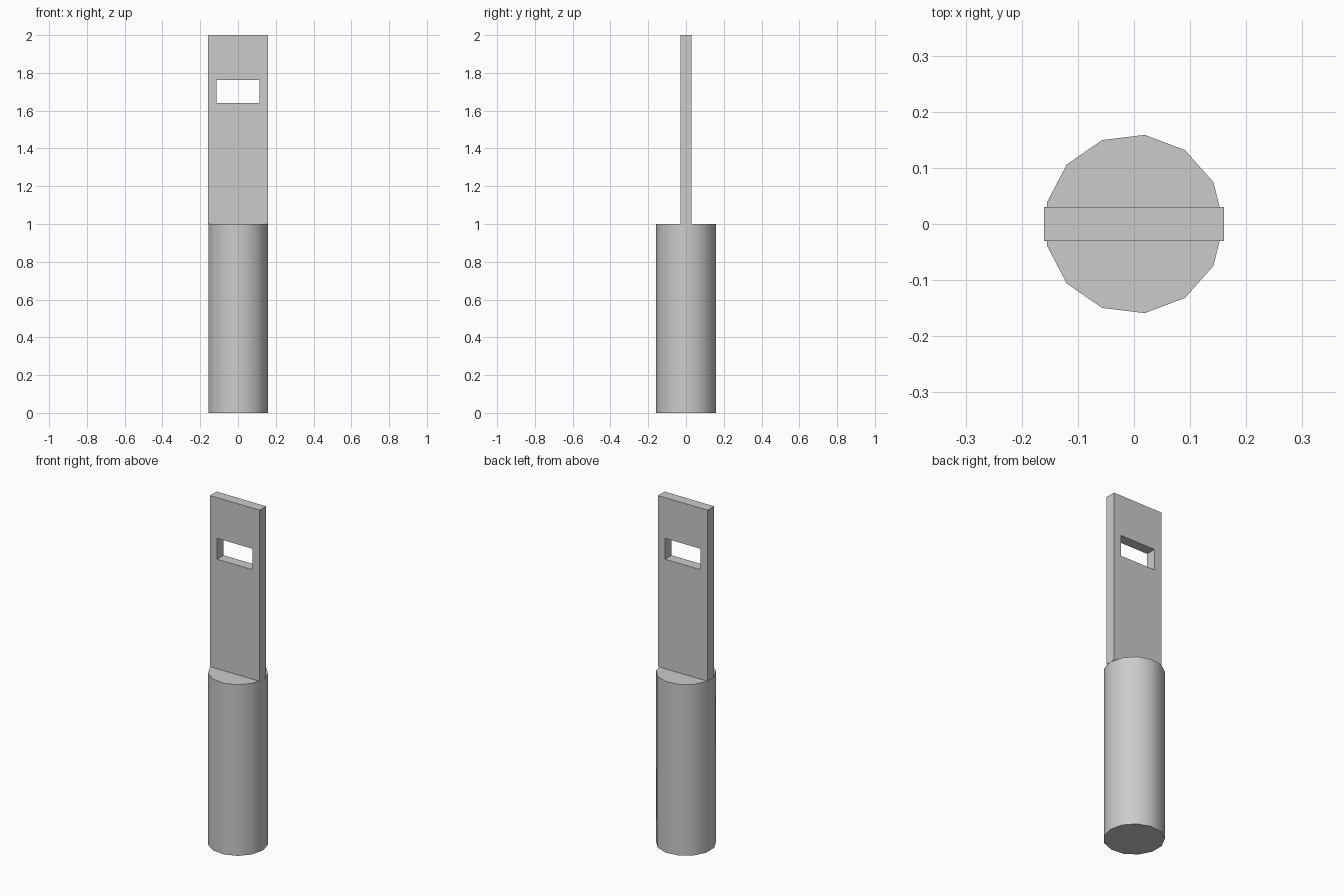
import bpy
import bmesh
import math

cube = bpy.data.objects.get("Cube")
if cube:
    bpy.data.objects.remove(cube, do_unlink=True)

RADIUS = 0.16
THICKNESS = 0.06

grey = bpy.data.materials.new("plain_grey")
grey.use_nodes = True
colour = (0.6, 0.6, 0.6, 1)
grey.diffuse_color = colour
grey.node_tree.nodes["Principled BSDF"].inputs["Base Color"].default_value = colour


def finish(bm, name):
    bmesh.ops.recalc_face_normals(bm, faces=bm.faces)
    mesh = bpy.data.meshes.new(name)
    bm.to_mesh(mesh)
    bm.free()
    mesh.materials.append(grey)
    obj = bpy.data.objects.new(name, mesh)
    bpy.context.collection.objects.link(obj)
    return obj


def extrude(bm, vector):
    """Turn the flat faces into a closed solid."""
    result = bmesh.ops.extrude_face_region(bm, geom=bm.faces[:], use_keep_orig=True)
    verts = [g for g in result["geom"] if isinstance(g, bmesh.types.BMVert)]
    bmesh.ops.translate(bm, verts=verts, vec=vector)


# Round lower body: thirteen sides with one corner on +x
bm = bmesh.new()
sides = 13
ring = [bm.verts.new((RADIUS * math.cos(math.tau * i / sides),
                      RADIUS * math.sin(math.tau * i / sides), 0))
        for i in range(sides)]
bm.faces.new(ring)
extrude(bm, (0, 0, 1))
body = finish(bm, "cylinder_body")
bpy.ops.object.select_all(action="DESELECT")
body.select_set(True)
bpy.context.view_layer.objects.active = body
bpy.ops.object.shade_smooth_by_angle(angle=math.radians(40))

# Flat upper plate with a rectangular slot
bm = bmesh.new()


def rectangle(half_width, bottom, top):
    corners = ((-1, bottom), (1, bottom), (1, top), (-1, top))
    return [bm.verts.new((s * half_width, -THICKNESS / 2, z)) for s, z in corners]


outer = rectangle(RADIUS, 1, 2)
slot = rectangle(0.114, 1.64, 1.762)
for i in range(4):
    j = (i + 1) % 4
    bm.faces.new((outer[i], outer[j], slot[j], slot[i]))
extrude(bm, (0, THICKNESS, 0))
finish(bm, "slotted_plate")
